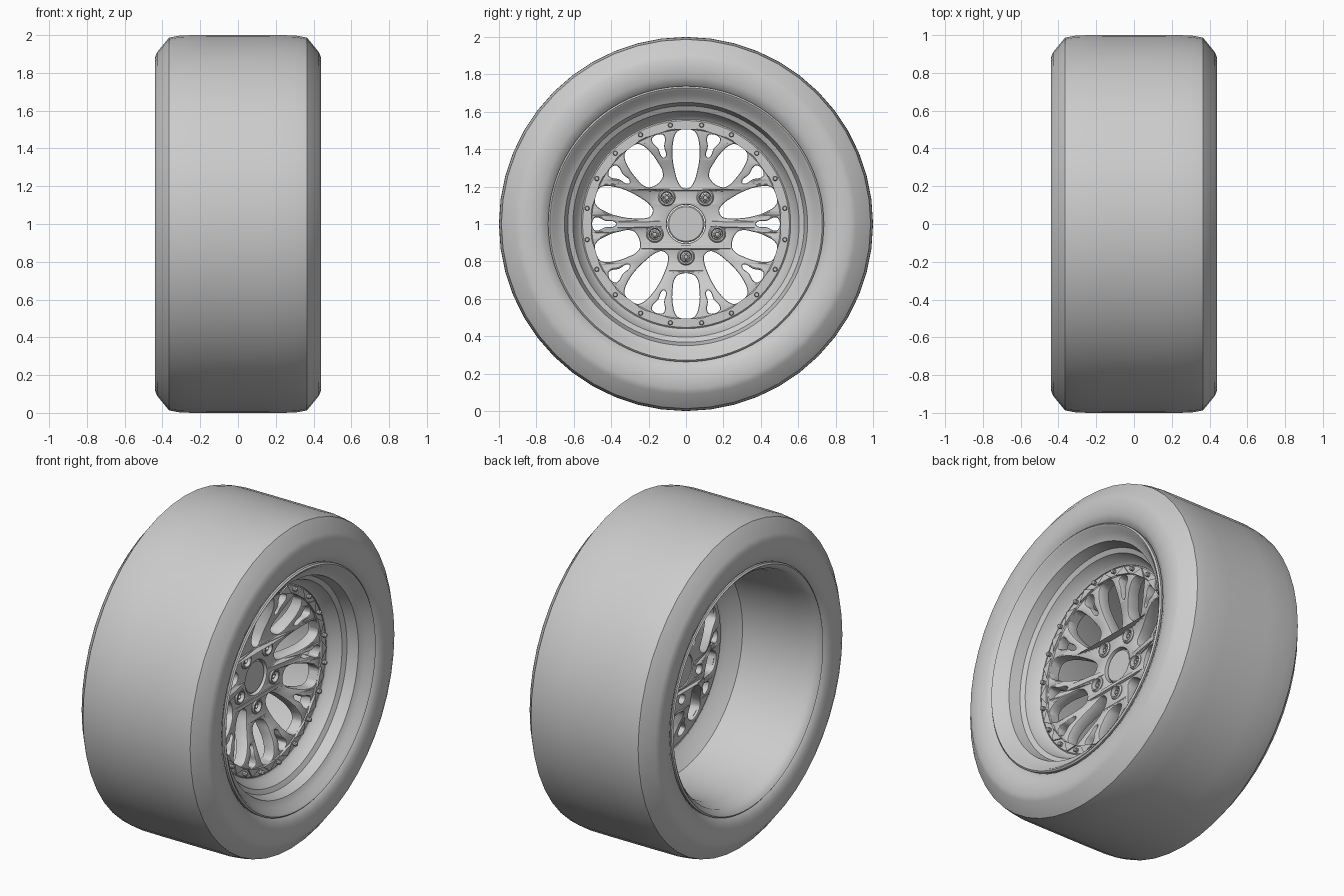
import bpy, bmesh
from math import sin, cos, pi, radians, hypot

if "Cube" in bpy.data.objects:
    bpy.data.objects.remove(bpy.data.objects["Cube"])

CZ = 1.0  # axle height; the axle runs along x


def finish(name, bm):
    bmesh.ops.remove_doubles(bm, verts=bm.verts, dist=1e-5)
    bmesh.ops.recalc_face_normals(bm, faces=bm.faces)
    me = bpy.data.meshes.new(name)
    bm.to_mesh(me)
    bm.free()
    ob = bpy.data.objects.new(name, me)
    bpy.context.collection.objects.link(ob)
    return ob


def lathe(name, profile, segs, places=((0, 0),), closed=False):
    """Revolve (x, radius) points about an x-parallel axis at each (y, z) place."""
    bm = bmesh.new()
    for py, pz in places:
        rings = []
        for i in range(segs):
            a = 2 * pi * i / segs
            rings.append([bm.verts.new((x, py + r * cos(a), CZ + pz + r * sin(a)))
                          for x, r in profile])
        n = len(profile)
        for i in range(segs):
            p, q = rings[i], rings[(i + 1) % segs]
            for j in range(n if closed else n - 1):
                k = (j + 1) % n
                bm.faces.new((p[j], p[k], q[k], q[j]))
    return finish(name, bm)


def polar(r, deg):
    return r * cos(radians(deg)), r * sin(radians(deg))


# Tyre: half profile mirrored to both sides
half = [(0.385, 0.725), (0.415, 0.745), (0.435, 0.785), (0.44, 0.83), (0.44, 0.88),
        (0.428, 0.91), (0.365, 0.987), (0.30, 0.999), (0.15, 1.0)]
lathe("tyre", half + [(-x, r) for x, r in reversed(half)], 48)

# Rim: stepped front lip, then the deep rear barrel
lathe("rim", [(0.385, 0.735), (0.42, 0.737), (0.428, 0.728), (0.42, 0.715),
              (0.385, 0.69), (0.365, 0.65), (0.30, 0.632), (0.285, 0.605),
              (0.225, 0.58), (0.21, 0.56), (0.15, 0.56), (0.13, 0.59),
              (0.07, 0.65), (-0.30, 0.67), (-0.35, 0.69), (-0.39, 0.695),
              (-0.415, 0.715), (-0.425, 0.728), (-0.418, 0.737), (-0.385, 0.735)], 96)

# Spoke face: filled flat curve with windows, later dished towards the hub
cu = bpy.data.curves.new("face_outline", 'CURVE')
cu.dimensions = '2D'
cu.fill_mode = 'BOTH'
cu.resolution_u = 5
cu.extrude = 0.5
cu.bevel_depth = 0.008
cu.bevel_resolution = 1
cu.offset = -0.008


def loop(points):
    sp = cu.splines.new('BEZIER')
    sp.bezier_points.add(len(points) - 1)
    for bp, (x, y) in zip(sp.bezier_points, points):
        bp.co = (x, y, 0)
        bp.handle_left_type = bp.handle_right_type = 'AUTO'
    sp.use_cyclic_u = True


def window(shape, deg):
    """shape: (distance out, half width) pairs, mirrored about a ray."""
    pts = shape + [(d, -w) for d, w in reversed(shape) if w]
    c, s = cos(radians(deg)), sin(radians(deg))
    loop([(d * c - w * s, d * s + w * c) for d, w in pts])


def circle(r, cx=0, cy=0, n=12):
    loop([(cx + r * cos(2 * pi * i / n), cy + r * sin(2 * pi * i / n)) for i in range(n)])


long_win = [(0.192, 0.016), (0.21, 0.034), (0.28, 0.059), (0.36, 0.072),
            (0.43, 0.070), (0.485, 0.054), (0.501, 0.036)]
short_win = [(0.268, 0.03), (0.285, 0.055), (0.36, 0.072),
             (0.43, 0.070), (0.485, 0.054), (0.501, 0.036)]
fork_win = [(0.375, 0.006), (0.43, 0.017), (0.475, 0.035), (0.492, 0.03)]
lug_angles = [-90 + 72 * i for i in range(5)]
lugs = [polar(0.175, a) for a in lug_angles]

circle(0.535, n=40)
circle(0.103)
for i, a in enumerate(lug_angles):
    window(short_win, a)
    window(long_win, a + 36)
    window(fork_win, a + 18)
    window(fork_win, a + 54)
    circle(0.027, *lugs[i], n=8)

tmp = bpy.data.objects.new("face_outline", cu)
bpy.context.collection.objects.link(tmp)
bpy.context.view_layer.update()
me = bpy.data.meshes.new_from_object(tmp.evaluated_get(bpy.context.evaluated_depsgraph_get()))
bpy.data.objects.remove(tmp)
bm = bmesh.new()
bm.from_mesh(me)
for v in bm.verts:
    y, z, d = v.co
    r = hypot(y, z)
    t = min(max((r - 0.2) / 0.3, 0), 1)
    front = 0.125 + 0.08 * t * t * (3 - 2 * t)
    thick = 0.10 - 0.03 * t
    # keep the bevel size while squeezing the unit extrusion to the real thickness
    x = front + (d - 0.508) if d > 0 else front - thick + (d + 0.508)
    v.co = (x, y, z + CZ)
finish("spoke_face", bm)

# Outer clamp ring
lathe("clamp_ring", [(0.15, 0.505), (0.205, 0.505), (0.211, 0.511), (0.211, 0.553),
                     (0.205, 0.56), (0.15, 0.56)], 80, closed=True)

# Raised triangular tabs on the ring, where the spoke arms meet it
bm = bmesh.new()
for i in range(20):
    a = 18 * i
    tri = [polar(0.508, a - 6.5), polar(0.552, a), polar(0.508, a + 6.5)]
    lo = [bm.verts.new((0.20, y, z + CZ)) for y, z in tri]
    hi = [bm.verts.new((0.219, y, z + CZ)) for y, z in tri]
    bm.faces.new(hi)
    for j in range(3):
        k = (j + 1) % 3
        bm.faces.new((lo[j], lo[k], hi[k], hi[j]))
finish("ring_tabs", bm)

# Ring bolts
lathe("ring_bolts", [(0.20, 0.013), (0.228, 0.013), (0.234, 0.009), (0.234, 0)], 10,
      [polar(0.535, 9 + 18 * i) for i in range(20)])

# Lug seats with recessed nuts
lathe("lug_seats", [(0.06, 0.046), (0.13, 0.046), (0.138, 0.040), (0.138, 0.033),
                    (0.12, 0.027), (0.06, 0.027)], 24, lugs, closed=True)
lathe("lug_nuts", [(0.06, 0.027), (0.09, 0.027), (0.095, 0.02), (0.125, 0.019),
                   (0.128, 0.012), (0.115, 0.010), (0.115, 0)], 12, lugs)

# Centre cap
lathe("centre_cap", [(0.03, 0), (0.03, 0.099), (0.105, 0.099), (0.112, 0.092), (0.112, 0)], 40)

# Smooth shading with crisp edges
for ob in bpy.context.scene.objects:
    ob.select_set(True)
    bpy.context.view_layer.objects.active = ob
bpy.ops.object.shade_smooth_by_angle(angle=radians(32))
